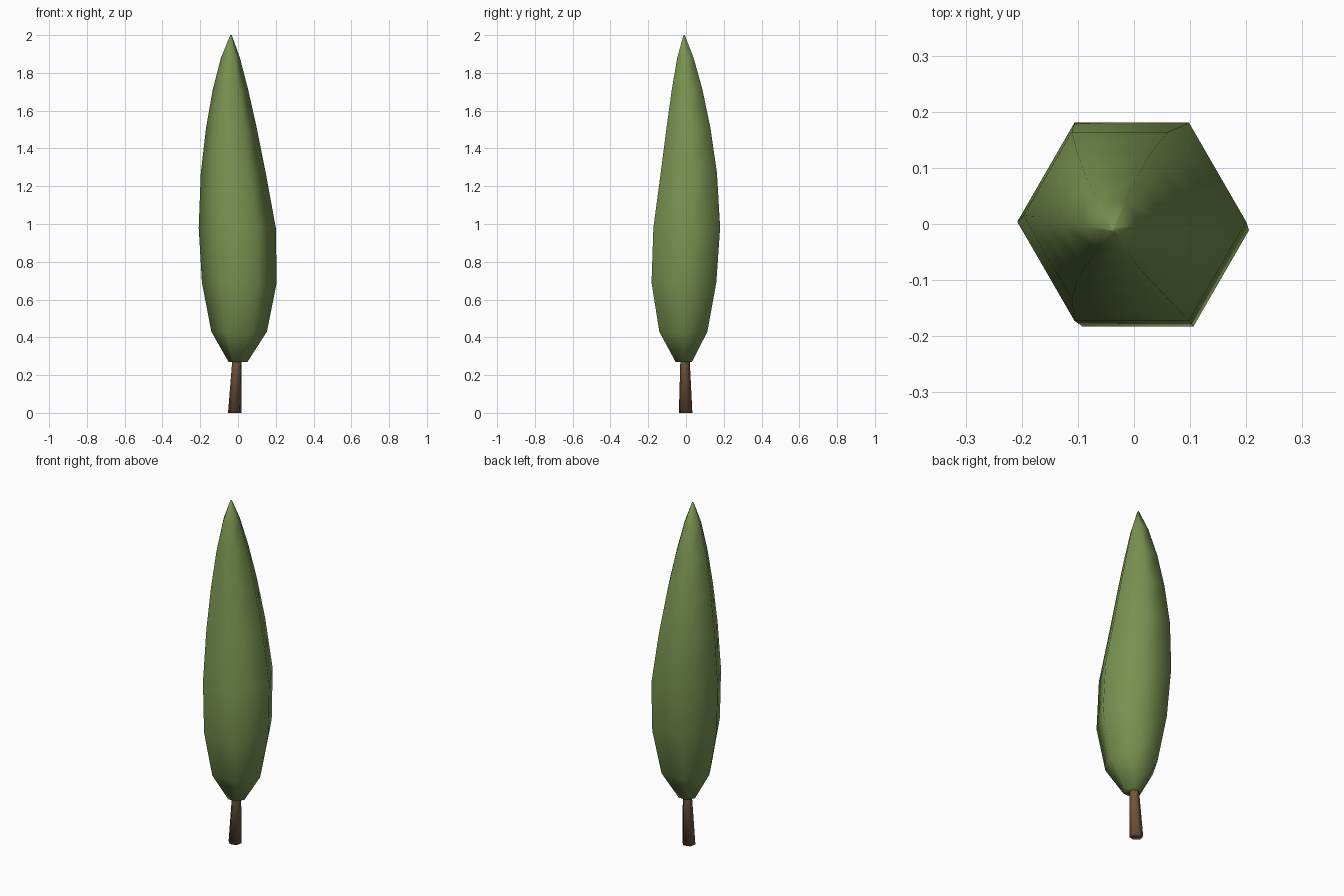
import bpy, bmesh, math

cube = bpy.data.objects.get("Cube")
if cube:
    bpy.data.objects.remove(cube, do_unlink=True)


def make_material(name, rgb):
    mat = bpy.data.materials.new(name)
    mat.use_nodes = True
    mat.diffuse_color = (*rgb, 1)
    bsdf = mat.node_tree.nodes["Principled BSDF"]
    bsdf.inputs["Base Color"].default_value = (*rgb, 1)
    bsdf.inputs["Roughness"].default_value = 0.9
    return mat


def loft(name, rings, sides, mat, turn=0.0):
    """Skin a stack of regular polygons given as (x, y, z, radius)."""
    bm = bmesh.new()
    loops = []
    for x, y, z, r in rings:
        angles = [turn + math.tau * i / sides for i in range(sides)]
        loops.append([bm.verts.new((x + r * math.cos(a), y + r * math.sin(a), z))
                      for a in angles])
    for low, high in zip(loops, loops[1:]):
        for i in range(sides):
            j = (i + 1) % sides
            bm.faces.new((low[i], low[j], high[j], high[i]))
    bm.faces.new(loops[0][::-1])
    bm.faces.new(loops[-1])
    for face in bm.faces:
        face.smooth = True
    mesh = bpy.data.meshes.new(name)
    bm.to_mesh(mesh)
    bm.free()
    mesh.materials.append(mat)
    obj = bpy.data.objects.new(name, mesh)
    bpy.context.collection.objects.link(obj)
    return obj


leaf_green = make_material("leaf green", (0.19, 0.285, 0.08))
bark_brown = make_material("bark brown", (0.17, 0.09, 0.045))

# Slender crown, leaning gently as it rises to a point
loft("crown", [
    (0.0, -0.012, 0.27, 0.05),
    (0.006, -0.014, 0.43, 0.147),
    (0.007, -0.011, 0.69, 0.198),
    (-0.004, 0.004, 0.98, 0.204),
    (-0.025, 0.015, 1.27, 0.172),
    (-0.035, 0.013, 1.51, 0.134),
    (-0.040, 0.006, 1.71, 0.094),
    (-0.040, -0.003, 1.88, 0.050),
    (-0.037, -0.010, 2.0, 0.004),
], 6, leaf_green)

# Short tapering trunk, its top hidden inside the crown
loft("trunk", [
    (-0.017, -0.002, 0.0, 0.037),
    (-0.006, -0.005, 0.27, 0.026),
    (-0.004, -0.006, 0.32, 0.024),
], 6, bark_brown, turn=math.radians(15))
